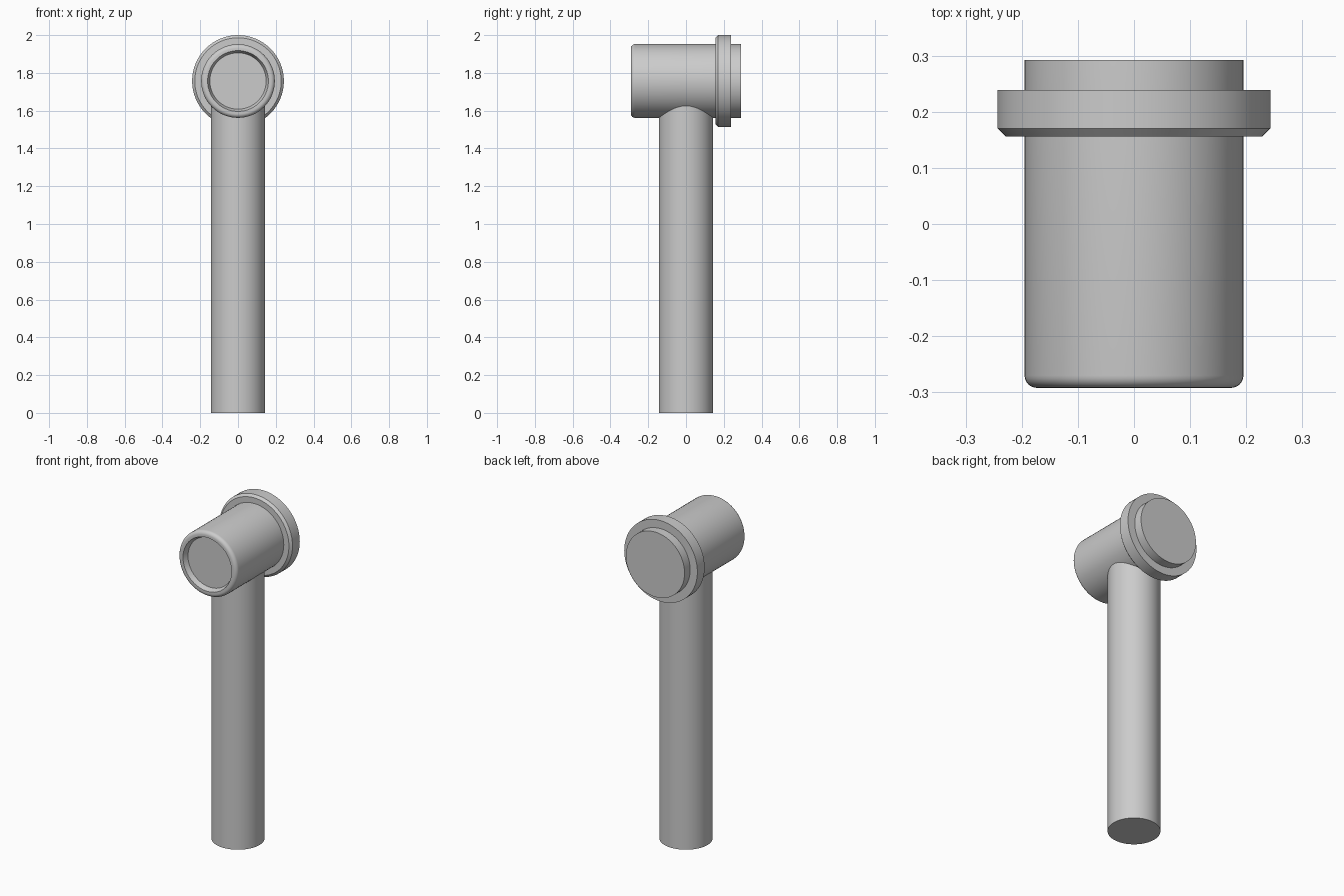
import bpy, bmesh, math
from mathutils import Matrix, Vector

cube = bpy.data.objects.get("Cube")
if cube:
    bpy.data.objects.remove(cube, do_unlink=True)

grey = bpy.data.materials.new("light_grey")
grey.use_nodes = True
colour = (0.6, 0.6, 0.6, 1)
grey.diffuse_color = colour
grey.node_tree.nodes["Principled BSDF"].inputs["Base Color"].default_value = colour

AXIS_Z = 1.757  # height of the head's axis
SEGMENTS = 64


def lathe(name, profile, matrix):
    """Revolve (radius, height) points around local z."""
    bm = bmesh.new()
    verts = [bm.verts.new((r, 0, h)) for r, h in profile]
    edges = [bm.edges.new(pair) for pair in zip(verts, verts[1:])]
    bmesh.ops.spin(bm, geom=verts + edges, cent=(0, 0, 0), axis=(0, 0, 1),
                   angle=math.tau, steps=SEGMENTS)
    bmesh.ops.remove_doubles(bm, verts=bm.verts, dist=0.0001)
    bmesh.ops.transform(bm, matrix=matrix, verts=bm.verts)
    bmesh.ops.recalc_face_normals(bm, faces=bm.faces)
    mesh = bpy.data.meshes.new(name)
    bm.to_mesh(mesh)
    bm.free()
    mesh.materials.append(grey)
    obj = bpy.data.objects.new(name, mesh)
    bpy.context.collection.objects.link(obj)
    bpy.ops.object.select_all(action='DESELECT')
    obj.select_set(True)
    bpy.context.view_layer.objects.active = obj
    bpy.ops.object.shade_smooth_by_angle(angle=math.radians(30))
    return obj


# Local z becomes +y (front to back)
along_y = Matrix.Translation(Vector((0, 0, AXIS_Z))) @ Matrix.Rotation(-math.pi / 2, 4, 'X')

# Head: barrel with a rounded front rim around a shallow recess
R, END, FILLET = 0.195, 0.292, 0.022
rounded = [(R - FILLET + FILLET * math.sin(a), -END + FILLET - FILLET * math.cos(a))
           for a in (math.pi / 2 * i / 6 for i in range(7))]
lathe("head_barrel",
      [(0, -0.262), (0.149, -0.262), (0.152, -0.27), (0.161, -END)]
      + rounded + [(R, END), (0, END)], along_y)

# Collar: ring with a chamfered front edge
lathe("head_collar",
      [(0.19, 0.156), (0.229, 0.156), (0.243, 0.17), (0.243, 0.239), (0.19, 0.239)],
      along_y)

# Stem: rises into the underside of the barrel
lathe("stem", [(0, 0), (0.144, 0), (0.144, 1.7), (0, 1.7)], Matrix.Identity(4))
